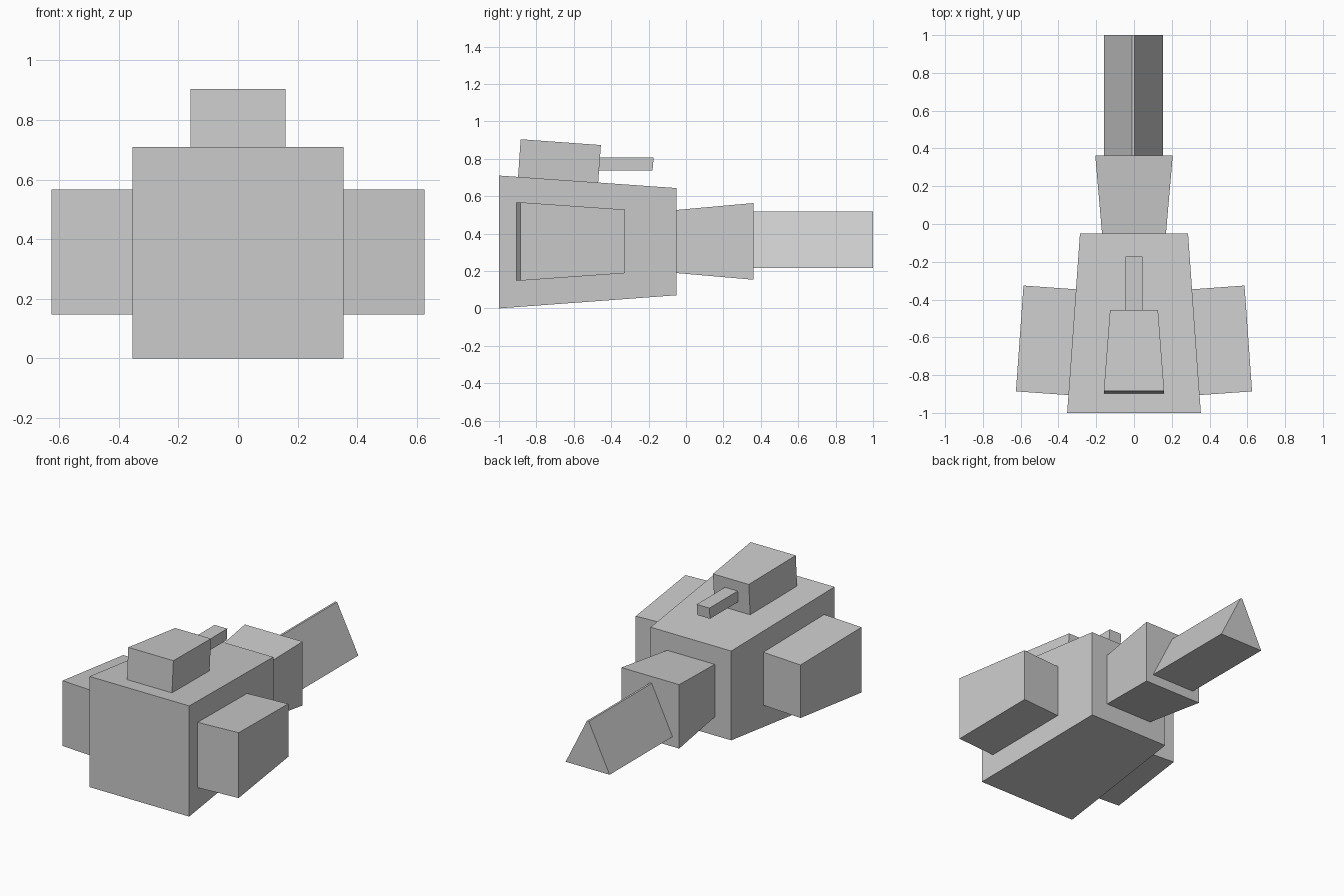
import bpy, bmesh

if "Cube" in bpy.data.objects:
    bpy.data.objects.remove(bpy.data.objects["Cube"])


def loft(name, front, back):
    """Closed solid between two matching outlines of (x, y, z) points."""
    bm = bmesh.new()
    a = [bm.verts.new(p) for p in front]
    b = [bm.verts.new(p) for p in back]
    n = len(a)
    bm.faces.new(a)
    bm.faces.new(b[::-1])
    for i in range(n):
        j = (i + 1) % n
        bm.faces.new((a[i], b[i], b[j], a[j]))
    bmesh.ops.recalc_face_normals(bm, faces=bm.faces)
    mesh = bpy.data.meshes.new(name)
    bm.to_mesh(mesh)
    bm.free()
    obj = bpy.data.objects.new(name, mesh)
    bpy.context.collection.objects.link(obj)
    return obj


def rect(half_x, low, high):
    """Rectangle outline; low and high are the (y, z) of its bottom and top edges."""
    return [(-half_x, *low), (half_x, *low), (half_x, *high), (-half_x, *high)]


def side_rect(inner, outer, z0, z1):
    """Upright rectangle outline between two (x, y) points."""
    return [(*inner, z0), (*outer, z0), (*outer, z1), (*inner, z1)]


# Tapered main body and flared rear neck
loft("body", rect(0.354, (-1, 0), (-1, 0.71)), rect(0.286, (-0.05, 0.07), (-0.05, 0.643)))
loft("rear_neck", rect(0.169, (-0.052, 0.189), (-0.052, 0.526)),
     rect(0.205, (0.362, 0.153), (0.362, 0.563)))

# Triangular tail with a narrow ridge
ridge = [(-0.158, 0.216), (0.154, 0.216), (0.003, 0.519), (-0.01, 0.519)]
loft("tail", [(x, 0.36, z) for x, z in ridge], [(x, 1.0, z) for x, z in ridge])

# Side pod, mirrored to the other flank
pod = loft("side_pods",
           side_rect((0.343, -0.906), (0.625, -0.886), 0.148, 0.567),
           side_rect((0.303, -0.346), (0.585, -0.326), 0.188, 0.528))
pod.modifiers.new("mirror", 'MIRROR')

# Top turret following the slope of the body, with its short barrel
loft("turret", rect(0.16, (-0.898, 0.698), (-0.884, 0.904)),
     rect(0.127, (-0.47, 0.667), (-0.455, 0.873)))
loft("barrel", rect(0.045, (-0.47, 0.736), (-0.465, 0.807)),
     rect(0.045, (-0.179, 0.736), (-0.173, 0.807)))
